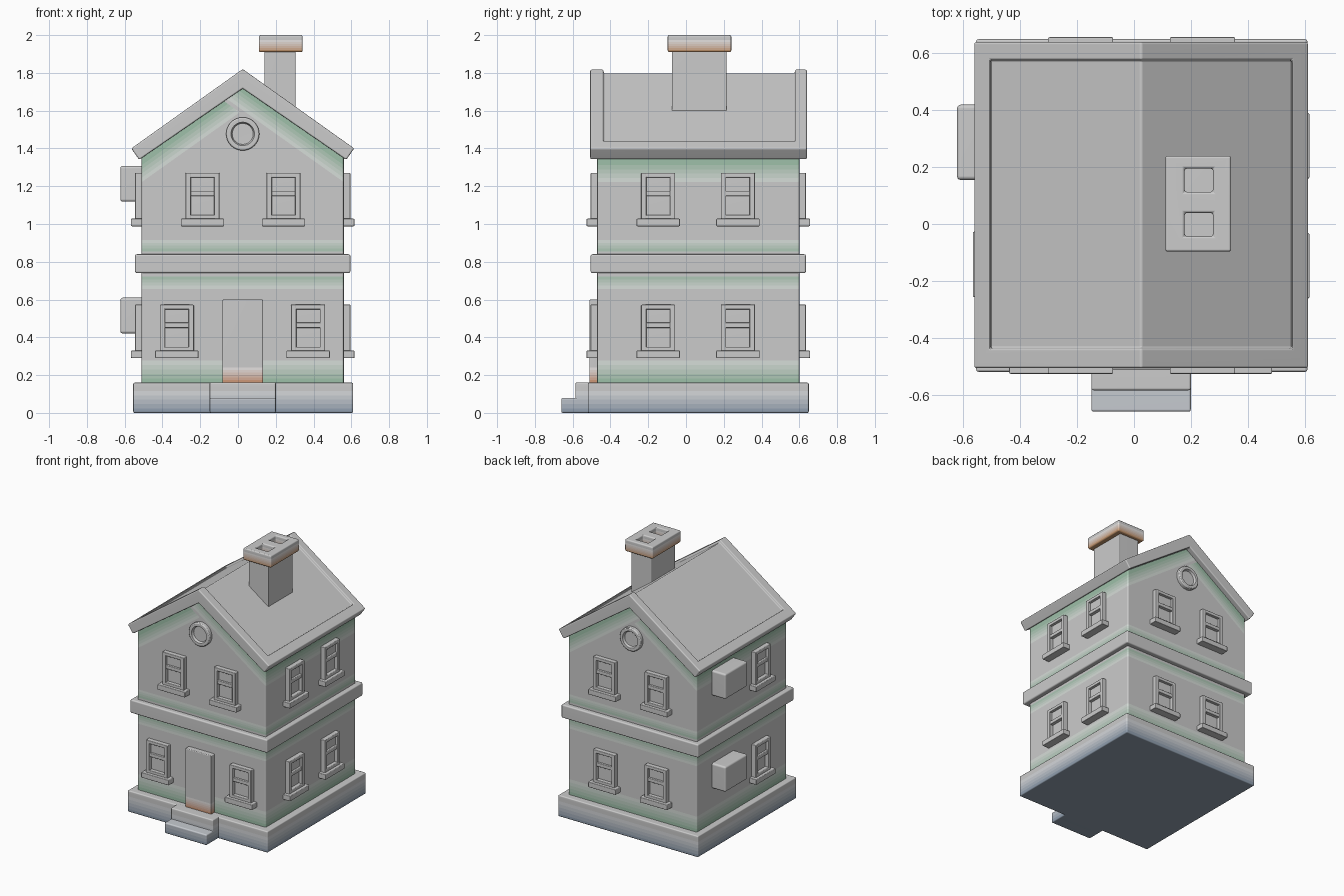
import bpy, bmesh, math
from mathutils import Vector

if "Cube" in bpy.data.objects:
    bpy.data.objects.remove(bpy.data.objects["Cube"])

CX, CY = 0.025, 0.065          # centre of the building footprint


def finish(name, bm, bevel=0.01, cutters=(), loc=(0, 0, 0), turn=0):
    """Mesh -> object, cut, bevelled and smoothed."""
    bmesh.ops.recalc_face_normals(bm, faces=bm.faces)
    me = bpy.data.meshes.new(name)
    bm.to_mesh(me)
    bm.free()
    ob = bpy.data.objects.new(name, me)
    bpy.context.collection.objects.link(ob)
    ob.location, ob.rotation_euler.z = loc, math.radians(turn)
    for o in bpy.context.selected_objects:
        o.select_set(False)
    bpy.context.view_layer.objects.active = ob
    ob.select_set(True)
    for c in cutters:
        m = ob.modifiers.new("cut", "BOOLEAN")
        m.operation, m.solver, m.object = "DIFFERENCE", "EXACT", c
        bpy.ops.object.modifier_apply(modifier=m.name)
        bpy.data.objects.remove(c)
    if bevel:
        m = ob.modifiers.new("round", "BEVEL")
        m.width, m.segments, m.limit_method = bevel, 3, "ANGLE"
        bpy.ops.object.modifier_apply(modifier=m.name)
        bpy.ops.object.shade_smooth_by_angle(angle=math.radians(40))
        ob.modifiers.new("normals", "WEIGHTED_NORMAL").keep_sharp = True
    return ob


def add_box(bm, x, y, z):
    vs = [bm.verts.new((a, b, c)) for c in z for a, b in
          ((x[0], y[0]), (x[1], y[0]), (x[1], y[1]), (x[0], y[1]))]
    for f in ((0, 1, 2, 3), (4, 5, 6, 7), (0, 1, 5, 4), (1, 2, 6, 5), (2, 3, 7, 6), (3, 0, 4, 7)):
        bm.faces.new([vs[i] for i in f])


def box(name, x, y, z, bevel=0.01, cutters=()):
    bm = bmesh.new()
    add_box(bm, x, y, z)
    return finish(name, bm, bevel, cutters)


def extrude_y(name, profile, y, bevel=0.01, cutters=()):
    """Extrude an x-z outline along y."""
    bm = bmesh.new()
    f = bm.faces.new([bm.verts.new((px, y[0], pz)) for px, pz in profile])
    r = bmesh.ops.extrude_face_region(bm, geom=[f])
    bmesh.ops.translate(bm, vec=(0, y[1] - y[0], 0),
                        verts=[v for v in r["geom"] if isinstance(v, bmesh.types.BMVert)])
    return finish(name, bm, bevel, cutters)


def fade(ob, start, direction, length, colour, steps=6):
    """Colour strips that fade from colour into plain grey."""
    start, d = Vector(start), Vector(direction).normalized()
    if not ob.data.materials:
        ob.data.materials.append(None)
    first = len(ob.data.materials)
    for k in range(steps):
        t = (k + 0.5) / steps
        mat = bpy.data.materials.new(ob.name + "_tint")
        mat.diffuse_color = [c * (1 - t) + 0.8 * t for c in colour] + [1]
        mat.use_nodes = True
        mat.node_tree.nodes["Principled BSDF"].inputs["Base Color"].default_value = mat.diffuse_color
        ob.data.materials.append(mat)
    bm = bmesh.new()
    bm.from_mesh(ob.data)
    for k in range(1, steps + 1):
        bmesh.ops.bisect_plane(bm, geom=bm.verts[:] + bm.edges[:] + bm.faces[:],
                               plane_co=start + d * (length * k / steps), plane_no=d)
    for f in bm.faces:
        s = (f.calc_center_median() - start).dot(d) / length
        if -0.5 < s < 1:
            f.material_index = first + max(0, int(s * steps))
    bm.to_mesh(ob.data)
    bm.free()


GREEN, BROWN, SLATE = (0.3, 0.5, 0.36), (0.55, 0.27, 0.1), (0.24, 0.31, 0.4)

# Plinth and entrance steps
base = box("plinth", (-0.555, 0.61), (-0.52, 0.65), (0, 0.16), 0.008)
low = box("lower_step", (-0.15, 0.20), (-0.66, -0.5), (0, 0.08), 0.008)
up = box("upper_step", (-0.15, 0.20), (-0.585, -0.5), (0, 0.162), 0.008)
for ob in (base, low, up):
    fade(ob, (0, 0, 0), (0, 0, 1), 0.14, SLATE)

# Walls with gable ends, tinted next to the trims
walls = extrude_y("walls", [(-0.51, 0.1), (0.56, 0.1), (0.56, 1.38), (CX, 1.755), (-0.51, 1.38)],
                  (-0.47, 0.60))
fade(walls, (0, 0, 0.16), (0, 0, 1), 0.14, GREEN)
fade(walls, (0, 0, 0.74), (0, 0, -1), 0.10, GREEN)
fade(walls, (0, 0, 0.84), (0, 0, 1), 0.09, GREEN)
for s in (-1, 1):
    fade(walls, (CX, 0, 1.715), (-0.58 * s, 0, -0.815), 0.11, GREEN)

# Belt course between floors
box("belt_course", (-0.545, 0.595), (-0.505, 0.635), (0.74, 0.84))

# Roof with sunken slopes framed by raised edges
slope = 0.712
cut = extrude_y("roof_cutter", [(CX - 0.53, 1.80 - 0.53 * slope), (CX, 1.80), (CX + 0.53, 1.80 - 0.53 * slope),
                                (CX + 0.53, 2.0), (CX - 0.53, 2.0)], (-0.437, 0.577), 0)
extrude_y("roof", [(CX - 0.548, 1.34), (CX - 0.59, 1.40), (CX, 1.82), (CX + 0.59, 1.40),
                   (CX + 0.548, 1.34), (CX, 1.717)], (-0.507, 0.64), 0.009, [cut])

# Chimney with two flues in its cap
box("chimney_stack", (0.14, 0.305), (-0.075, 0.215), (1.45, 1.93), 0.006)
flues = [box("flue_cutter", (0.178, 0.278), (y, y + 0.082), (1.918, 2.1), 0) for y in (-0.043, 0.113)]
cap = box("chimney_cap", (0.11, 0.342), (-0.097, 0.24), (1.91, 2.0), 0.009, flues)
fade(cap, (0, 0, 1.91), (0, 0, 1), 0.065, BROWN)

# Door
door = box("door", (-0.083, 0.133), (-0.512, -0.45), (0.15, 0.60), 0.006)
fade(door, (0, 0, 0.16), (0, 0, 1), 0.08, (0.6, 0.27, 0.13))


def window(name, loc, turn):
    """Sash window on a sill; origin at the sill top, local -y faces out."""
    bm = bmesh.new()
    for s in (-1, 1):
        add_box(bm, sorted((s * 0.062, s * 0.09)), (-0.035, 0.02), (-0.005, 0.243))     # stiles
    for z0, z1, d in ((-0.005, 0.02, 0.034), (0.12, 0.148, 0.03), (0.218, 0.2425, 0.034)):
        add_box(bm, (-0.075, 0.075), (-d, 0.02), (z0, z1))                              # rails
    add_box(bm, (-0.07, 0.07), (-0.014, 0.02), (0.13, 0.23))                            # upper pane
    add_box(bm, (-0.07, 0.07), (-0.006, 0.02), (0.01, 0.13))                            # lower pane
    add_box(bm, (-0.115, 0.115), (-0.057, 0.02), (-0.04, 0.0))                          # sill
    finish(name, bm, 0.005, loc=loc, turn=turn)


# Windows on all four sides, both floors
for floor, z, front in (("lower", 0.33, (-0.324, 0.371)), ("upper", 1.028, (-0.188, 0.241))):
    for x in front:
        window(floor + "_front_window", (x, -0.47, z), 0)
    for x in (-0.188, 0.241):
        window(floor + "_back_window", (x, 0.60, z), 180)
    for y in (-0.147, 0.275):
        window(floor + "_right_window", (0.56, y, z), 90)
    window(floor + "_left_window", (-0.51, -0.142, z), -90)
    # Wall unit beside the left window
    box(floor + "_wall_unit", (-0.623, -0.49), (0.155, 0.42), (z + 0.09, z + 0.28), 0.014)

# Round gable vents
for name, y, turn in (("front_vent", -0.47, 0), ("back_vent", 0.60, 180)):
    bm = bmesh.new()
    pts = [bm.verts.new((r, d, 0)) for r, d in
           ((0, -0.012), (0.056, -0.012), (0.062, -0.03), (0.082, -0.03), (0.088, -0.024), (0.088, 0.02))]
    edges = [bm.edges.new(p) for p in zip(pts, pts[1:])]
    bmesh.ops.spin(bm, geom=pts + edges, cent=(0, 0, 0), axis=(0, 1, 0), angle=math.tau, steps=32)
    bmesh.ops.remove_doubles(bm, verts=bm.verts, dist=1e-4)
    finish(name, bm, 0.002, loc=(CX, y, 1.477), turn=turn)
